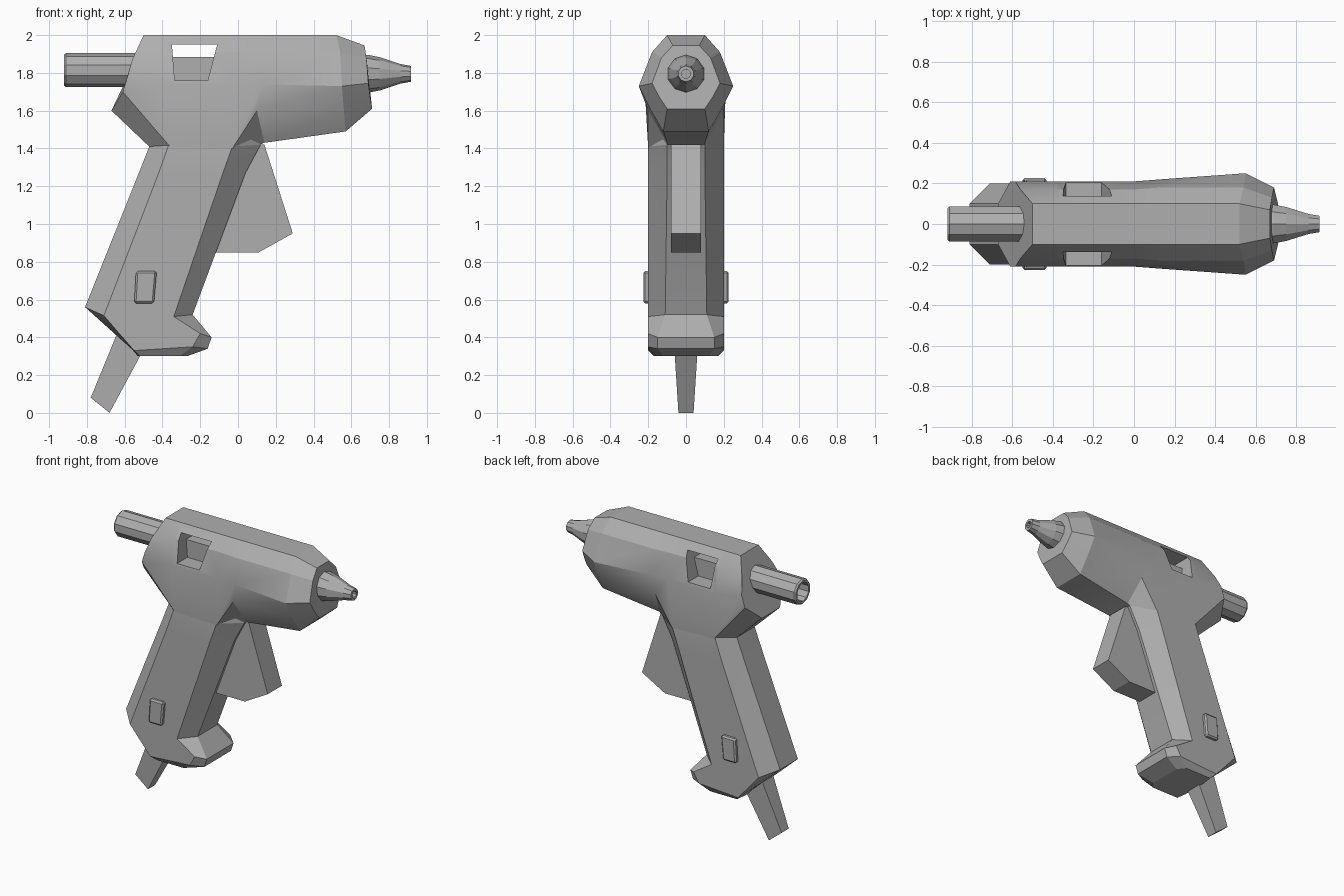
import bpy, bmesh, math
from mathutils import Vector

old = bpy.data.objects.get("Cube")
if old:
    bpy.data.objects.remove(old, do_unlink=True)

grey = bpy.data.materials.new("mid_grey_plastic")
grey.use_nodes = True
GREY = (0.43, 0.43, 0.43, 1)
grey.diffuse_color = GREY
grey.node_tree.nodes["Principled BSDF"].inputs["Base Color"].default_value = GREY


def loft(name, rings, smooth=0):
    """Skin a list of equal-length point rings and cap both ends."""
    bm = bmesh.new()
    loops = [[bm.verts.new(p) for p in ring] for ring in rings]
    n = len(loops[0])
    for a, b in zip(loops, loops[1:]):
        for i in range(n):
            j = (i + 1) % n
            bm.faces.new((a[i], a[j], b[j], b[i]))
    bm.faces.new(loops[0])
    bm.faces.new(loops[-1])
    bmesh.ops.recalc_face_normals(bm, faces=bm.faces)
    mesh = bpy.data.meshes.new(name)
    bm.to_mesh(mesh)
    bm.free()
    obj = bpy.data.objects.new(name, mesh)
    bpy.context.collection.objects.link(obj)
    mesh.materials.append(grey)
    if smooth:
        activate(obj)
        bpy.ops.object.shade_smooth_by_angle(angle=math.radians(smooth))
    return obj


def activate(obj):
    bpy.ops.object.select_all(action='DESELECT')
    obj.select_set(True)
    bpy.context.view_layer.objects.active = obj


def apply_modifier(obj, mod):
    activate(obj)
    bpy.ops.object.modifier_apply(modifier=mod.name)


def mirrored(half):
    """Close a half section (x, y, z) across the y = 0 plane."""
    return half + [(x, -y, z) for x, y, z in reversed(half)]


def slab(name, outline, y0, y1):
    """Extrude an (x, z) outline between two y positions."""
    return loft(name, [[(x, y, z) for x, z in outline] for y in (y0, y1)])


def tube(name, profile, z, sides):
    """Revolve an (x, radius) profile about a line along x."""
    turns = [math.tau * (i + 0.5) / sides for i in range(sides)]
    return loft(name, [[(x, r * math.cos(t), z + r * math.sin(t)) for t in turns]
                       for x, r in profile])


# Barrel housing: sections from the rear face to the front face
barrel = loft("barrel_housing", [mirrored(s) for s in (
    [(-.50, .10, 2), (-.56, .17, 1.87), (-.585, .21, 1.78), (-.61, .21, 1.7), (-.67, .1, 1.6)],
    [(-.38, .10, 2), (-.38, .17, 1.91), (-.38, .21, 1.74), (-.36, .2, 1.41), (-.47, .1, 1.41)],
    [(0, .10, 2), (0, .17, 1.91), (0, .21, 1.74), (-.03, .2, 1.4), (.06, .1, 1.4)],
    [(.13, .10, 2), (.13, .18, 1.91), (.13, .22, 1.74), (.1, .2, 1.6), (.14, .1, 1.43)],
    [(.52, .10, 2), (.54, .18, 1.91), (.55, .25, 1.73), (.56, .19, 1.61), (.57, .12, 1.49)],
    [(.67, .07, 1.945), (.68, .13, 1.88), (.69, .18, 1.745), (.7, .14, 1.67), (.71, .1, 1.61)],
)])

# Viewing window cut through the barrel
cutter = slab("window_cutter", [(-.35, 1.95), (-.11, 1.95), (-.16, 1.76), (-.335, 1.76)], -.4, .4)
cutter.hide_render = True
cut = barrel.modifiers.new("window", 'BOOLEAN')
cut.operation = 'DIFFERENCE'
cut.solver = 'EXACT'
cut.object = cutter
apply_modifier(barrel, cut)
bpy.data.objects.remove(cutter, do_unlink=True)
activate(barrel)
bpy.ops.object.shade_smooth_by_angle(angle=math.radians(20))

# Low wall seen inside the window
slab("inner_wall", [(-.37, 1.885), (-.1, 1.885), (-.1, 1.74), (-.37, 1.74)], -.09, .09)

# Handle with its flared foot: sections from top to bottom
loft("handle", [mirrored(s) for s in (
    [(-.44, .1, 1.5), (-.34, .19, 1.5), (0, .19, 1.5), (.08, .1, 1.5)],
    [(-.47, .1, 1.41), (-.37, .2, 1.41), (-.03, .2, 1.41), (.12, .1, 1.42)],
    [(-.525, .1, 1.27), (-.42, .2, 1.27), (-.08, .2, 1.27), (.04, .1, 1.27)],
    [(-.81, .1, .56), (-.71, .2, .515), (-.34, .2, .51), (-.24, .11, .52)],
    [(-.66, .1, .425), (-.62, .2, .41), (-.2, .2, .42), (-.14, .15, .4)],
    [(-.56, .1, .335), (-.55, .2, .33), (-.24, .2, .35), (-.16, .15, .34)],
    [(-.53, .1, .3), (-.52, .17, .3), (-.31, .17, .3), (-.27, .12, .3)],
)], smooth=12)

# Trigger
slab("trigger", [(0, 1.42), (.14, 1.42), (.29, .95), (.11, .85), (-.13, .85), (-.15, .95)], -.08, .08)

# Tapering cord sleeve under the foot
loft("cord_sleeve", [
    [(a, w, za), (b, w, zb), (b, -w, zb), (a, -w, za)]
    for a, za, b, zb, w in ((-.62, .47, -.47, .39, .065), (-.78, .08, -.68, 0, .04))])

# Rounded switch plate on each side of the handle
for side, label in ((1, "left"), (-1, "right")):
    switch = slab(label + "_switch", [(-.55, .58), (-.54, .75), (-.43, .75), (-.445, .58)],
                  side * .19, side * .226)
    bevel = switch.modifiers.new("soft_edges", 'BEVEL')
    bevel.width = 0.01
    bevel.segments = 1
    apply_modifier(switch, bevel)

# Nozzle with a bored tip, and the hollow stick at the rear
tube("nozzle", [(.64, .1), (.69, .1), (.75, .088), (.86, .052), (.915, .042),
                (.915, .024), (.85, .024)], 1.795, 10)
tube("glue_stick", [(-.42, .09), (-.91, .09), (-.92, .082), (-.92, .066), (-.72, .066)], 1.815, 10)
